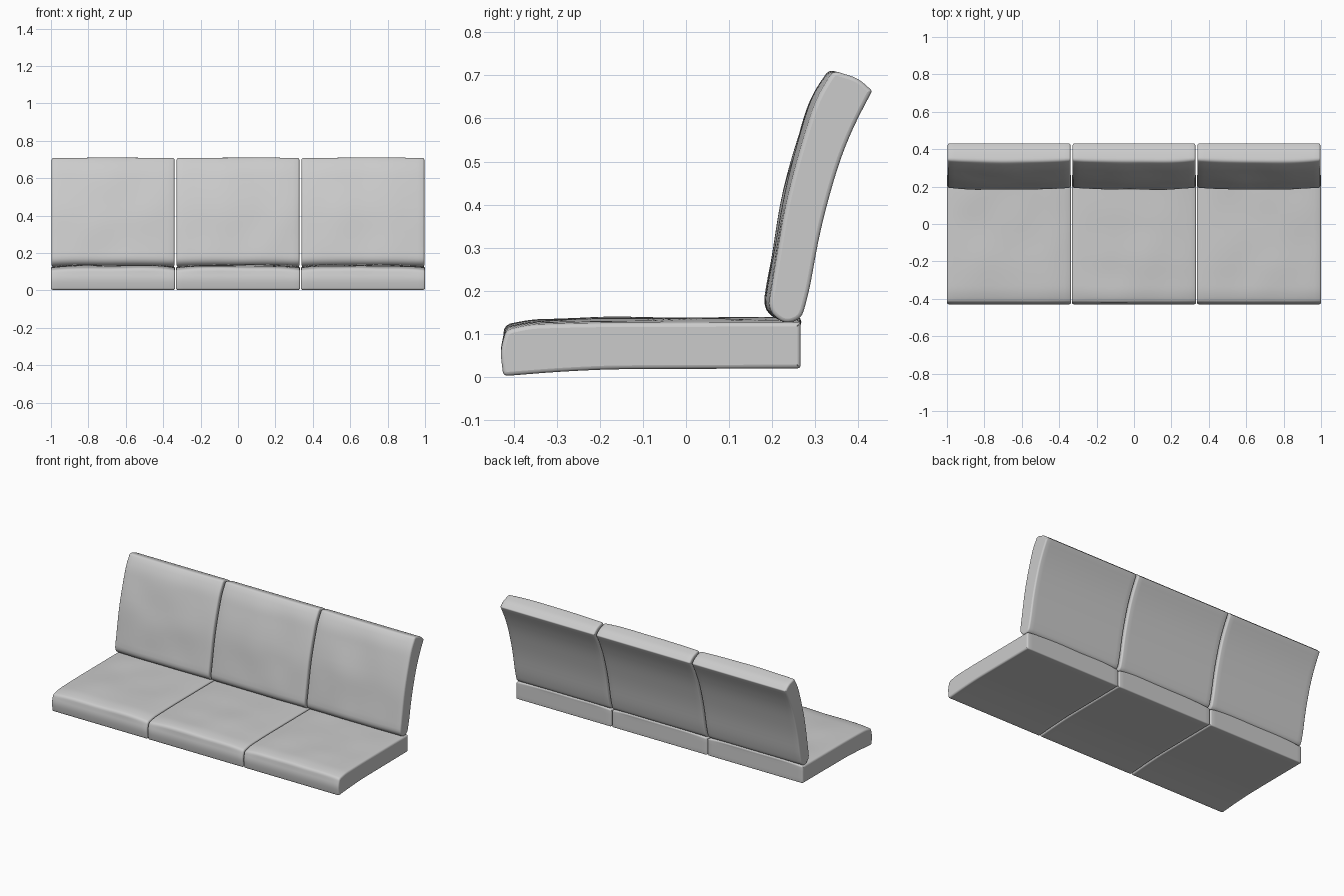
import bpy, bmesh, math
from mathutils import Vector, noise

cube = bpy.data.objects.get("Cube")
if cube:
    bpy.data.objects.remove(cube, do_unlink=True)

GREY = (0.6, 0.6, 0.6, 1.0)
fabric = bpy.data.materials.new("grey fabric")
fabric.use_nodes = True
fabric.diffuse_color = GREY
bsdf = fabric.node_tree.nodes["Principled BSDF"]
bsdf.inputs["Base Color"].default_value = GREY
bsdf.inputs["Roughness"].default_value = 0.8


def rounded_ring(corners, max_step=0.03, arc=4):
    """Closed (y, z) outline: each corner (y, z, cut) is rounded, long edges subdivided."""
    n, pts = len(corners), []
    for i in range(n):
        p = Vector(corners[i][:2])
        a = Vector(corners[i - 1][:2]) - p
        b = Vector(corners[(i + 1) % n][:2]) - p
        cut = corners[i][2]
        s = p + a.normalized() * min(cut, a.length * 0.45)
        e = p + b.normalized() * min(cut, b.length * 0.45)
        for k in range(arc + 1):
            t = k / arc
            pts.append(s * (1 - t) ** 2 + p * 2 * t * (1 - t) + e * t * t)
    ring = []
    for i, p in enumerate(pts):
        q = pts[(i + 1) % len(pts)]
        steps = max(1, math.ceil((q - p).length / max_step))
        ring += [p.lerp(q, k / steps) for k in range(steps)]
    return ring


def cushion(name, corners, width, x_centre, puff_dir, puff, seed):
    """Sweep the outline across x with rounded ends and a padded, slightly uneven face."""
    ring = rounded_ring(corners)
    n = len(ring)
    normals = []
    for i in range(n):
        t = (ring[i] - ring[i - 1]).normalized() + (ring[(i + 1) % n] - ring[i]).normalized()
        normals.append(Vector((t.y, -t.x)).normalized())
    face_dir = Vector(puff_dir).normalized()

    # Columns as (x, inset): rounded end, even middle, rounded end
    r, half = 0.009, width / 2
    end = [(-half + r * (1 - math.cos(a)), r * (1 - math.sin(a)))
           for a in (0, math.pi / 6, math.pi / 3, math.pi / 2)]
    middle = [(-half + r + (width - 2 * r) * k / 24, 0) for k in range(1, 24)]
    columns = end + middle + [(-x, inset) for x, inset in reversed(end)]

    bm = bmesh.new()
    loops = []
    for x, inset in columns:
        swell = 1 - abs(x / half) ** 4
        loop = []
        for p, nrm in zip(ring, normals):
            facing = max(0.0, nrm.dot(face_dir)) ** 2
            dent = 0.006 * noise.noise(Vector((x * 5 + seed * 7.3, p.x * 5, p.y * 5)))
            q = p + nrm * (swell * facing * (puff + dent) - inset)
            loop.append(bm.verts.new((x, q.x, q.y)))
        loops.append(loop)
    for a, b in zip(loops, loops[1:]):
        for i in range(n):
            j = (i + 1) % n
            bm.faces.new((a[i], a[j], b[j], b[i])).smooth = True
    bm.faces.new(loops[0])
    bm.faces.new(loops[-1])
    bmesh.ops.recalc_face_normals(bm, faces=bm.faces[:])

    mesh = bpy.data.meshes.new(name)
    bm.to_mesh(mesh)
    bm.free()
    mesh.materials.append(fabric)
    obj = bpy.data.objects.new(name, mesh)
    obj.location.x = x_centre
    bpy.context.collection.objects.link(obj)


# Side outlines: (y, z, corner rounding)
SEAT = [(-0.424, 0.002, 0.012), (-0.30, 0.012, 0.05), (-0.18, 0.018, 0.05),
        (0.266, 0.020, 0.008), (0.266, 0.126, 0.008), (-0.20, 0.125, 0.08),
        (-0.36, 0.121, 0.03), (-0.418, 0.108, 0.014), (-0.431, 0.06, 0.02)]
BACK = [(0.228, 0.122, 0.03), (0.268, 0.135, 0.02), (0.286, 0.20, 0.04),
        (0.312, 0.345, 0.08), (0.352, 0.49, 0.08), (0.388, 0.58, 0.06),
        (0.432, 0.664, 0.006), (0.400, 0.693, 0.02), (0.342, 0.711, 0.015),
        (0.302, 0.645, 0.04), (0.262, 0.52, 0.08), (0.231, 0.40, 0.08),
        (0.208, 0.26, 0.06), (0.190, 0.155, 0.03)]

PITCH = 0.668
for i, side in enumerate(("right", "middle", "left")):
    x = (i - 1) * PITCH
    cushion(f"{side}_seat_cushion", SEAT, 0.664, x, (-0.1, 1), 0.012, i + 1)
    cushion(f"{side}_back_cushion", BACK, 0.656, x, (-1, 0.2), 0.010, i + 5)
